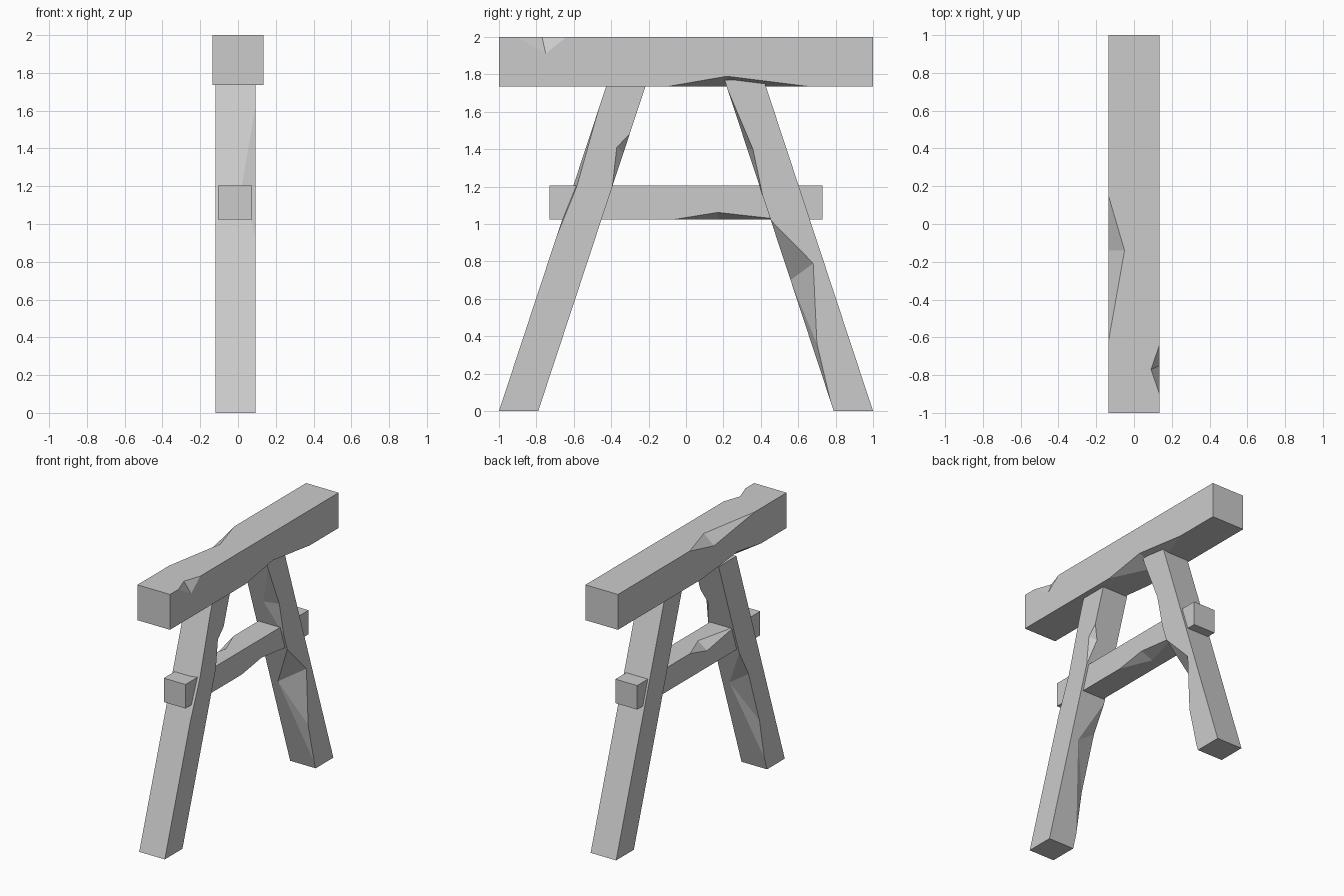
import bpy, bmesh
from mathutils import Vector
from mathutils.geometry import intersect_point_line

if "Cube" in bpy.data.objects:
    bpy.data.objects.remove(bpy.data.objects["Cube"])


def edge_gap(e, p):
    a, b = e.verts[0].co, e.verts[1].co
    t = min(1, max(0, intersect_point_line(p, a, b)[1]))
    return (a.lerp(b, t) - p).length, t


def split_near(edges, p):
    e = min(edges, key=lambda k: edge_gap(k, p)[0])
    t = min(0.97, max(0.03, edge_gap(e, p)[1]))
    return bmesh.utils.edge_split(e, e.verts[0], t)[1]


def chip(bm, a, b, path, apex):
    """Knock a notch out of edge a-b; path lies on one face, apex on the other."""
    a, b = Vector(a), Vector(b)
    mid = (a + b) / 2
    edge = min(bm.edges, key=lambda k: edge_gap(k, a)[0] + edge_gap(k, b)[0] + edge_gap(k, mid)[0])
    va = split_near([edge], a)
    vb = split_near(list(va.link_edges), b)
    edge = next(e for e in va.link_edges if vb in e.verts)
    faces = list(edge.link_faces)
    for f in faces:
        f.normal_update()

    def off(f, p):
        return (Vector(p) - va.co).dot(f.normal)

    if abs(off(faces[0], path[0])) > abs(off(faces[1], path[0])):
        faces.reverse()
    rows = []
    for f, pts in zip(faces, (path, [apex])):
        new = [bm.verts.new(Vector(p) - f.normal * off(f, p)) for p in pts]
        ring = list(f.verts)
        i = ring.index(va)
        if ring[(i + 1) % len(ring)] is vb:
            ring[i + 1:i + 1] = new
        else:
            j = ring.index(vb)
            ring[j + 1:j + 1] = new[::-1]
        bm.faces.remove(f)
        bm.faces.new(ring)
        rows.append(new)
    bm.edges.remove(edge)
    chain = [va, *rows[0], vb]
    for u, v in zip(chain, chain[1:]):
        bm.faces.new((u, v, rows[1][0]))


def timber(name, x, low, high, chips):
    """Four-sided timber; low/high = (y0, y1, z) of its bottom and top faces."""
    bm = bmesh.new()
    rings = [[bm.verts.new(c) for c in ((x[0], y0, z), (x[1], y0, z), (x[1], y1, z), (x[0], y1, z))]
             for y0, y1, z in (low, high)]
    for r in rings:
        bm.faces.new(r)
    for i in range(4):
        j = (i + 1) % 4
        bm.faces.new((rings[0][i], rings[0][j], rings[1][j], rings[1][i]))
    bmesh.ops.recalc_face_normals(bm, faces=bm.faces)
    for c in chips:
        chip(bm, *c)
    bmesh.ops.recalc_face_normals(bm, faces=bm.faces)
    me = bpy.data.meshes.new(name)
    bm.to_mesh(me)
    bm.free()
    ob = bpy.data.objects.new(name, me)
    bpy.context.collection.objects.link(ob)


# Top beam
L, R = -0.135, 0.135
timber("top_beam", (L, R), (-1, 1, 1.735), (-1, 1, 2), [
    ((L, 0.15, 2), (L, -0.62, 2), [(-0.05, -0.14, 2)], (L, -0.14, 1.93)),
    ((R, -0.64, 2), (R, -0.9, 2), [(0.09, -0.77, 2)], (R, -0.75, 1.91)),
    ((R, -0.1, 1.735), (R, 0.66, 1.735), [(R, 0.22, 1.79)], (-0.02, 0.22, 1.735)),
    ((L, -0.7, 1.735), (L, 0.0, 1.735), [(L, -0.42, 1.78)], (-0.08, -0.42, 1.735)),
])

# Cross bar
L, R = -0.105, 0.075
timber("cross_bar", (L, R), (-0.73, 0.73, 1.025), (-0.73, 0.73, 1.205), [
    ((R, -0.06, 1.025), (R, 0.5, 1.025), [(R, 0.17, 1.062)], (-0.02, 0.17, 1.025)),
    ((L, 0.1, 1.205), (L, -0.42, 1.205), [(-0.03, -0.1, 1.205)], (L, -0.1, 1.15)),
])

# Legs, leaning toward each other
L, R = -0.12, 0.092


def outer(z):
    return 1 - 0.33 * z


def inner(z):
    return 0.79 - 0.33 * z


timber("front_leg", (L, R), (-outer(0), -inner(0), 0), (-outer(1.74), -inner(1.74), 1.74), [
    ((R, -inner(1.2), 1.2), (R, -inner(1.48), 1.48), [(R, -0.37, 1.41)], (0.05, -inner(1.38), 1.38)),
    ((R, -outer(0.93), 0.93), (R, -outer(1.62), 1.62), [(R, -outer(1.2) + 0.02, 1.2)], (0.02, -outer(1.2), 1.2)),
    ((L, -inner(1.0), 1.0), (L, -inner(0.1), 0.1), [(L, -0.57, 0.8), (L, -0.70, 0.4)], (0.03, -inner(0.7), 0.7)),
])
timber("back_leg", (L, R), (inner(0), outer(0), 0), (inner(1.77), outer(1.77), 1.77), [
    ((R, inner(1.02), 1.02), (R, inner(0.05), 0.05), [(R, 0.68, 0.79), (R, 0.70, 0.36)], (-0.06, inner(0.7), 0.7)),
    ((R, inner(1.72), 1.72), (R, inner(1.15), 1.15), [(R, inner(1.4) + 0.03, 1.4)], (-0.02, inner(1.4), 1.4)),
])
